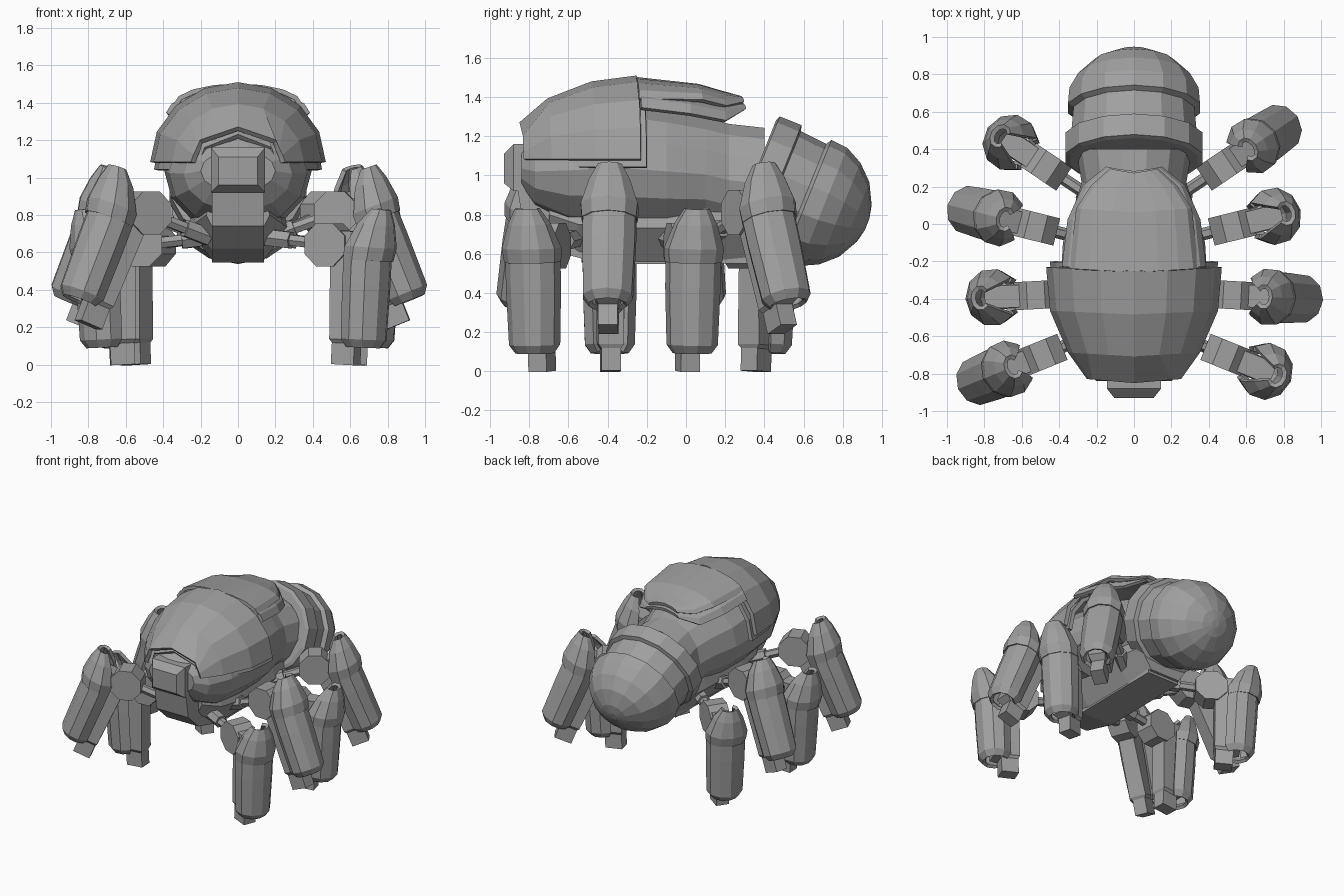
import bpy, bmesh
from math import sin, cos, pi, radians
from mathutils import Matrix, Vector

if "Cube" in bpy.data.objects:
    bpy.data.objects.remove(bpy.data.objects["Cube"], do_unlink=True)

grey = bpy.data.materials.new("plain_grey")
grey.use_nodes = True
colour = (0.35, 0.35, 0.35, 1)
grey.diffuse_color = colour
grey.node_tree.nodes["Principled BSDF"].inputs["Base Color"].default_value = colour


def loft(name, rings, closed=True, matrix=Matrix(), thickness=0):
    """Skin a list of rings; closed rings get end caps, open ones thickness."""
    bm = bmesh.new()
    rows = [[bm.verts.new(matrix @ Vector(p)) for p in ring] for ring in rings]
    n = len(rows[0])
    for a, b in zip(rows, rows[1:]):
        for i in range(n if closed else n - 1):
            j = (i + 1) % n
            bm.faces.new((a[i], a[j], b[j], b[i]))
    if closed:
        bm.faces.new(rows[0])
        bm.faces.new(rows[-1])
    bmesh.ops.recalc_face_normals(bm, faces=bm.faces)
    mesh = bpy.data.meshes.new(name)
    bm.to_mesh(mesh)
    bm.free()
    mesh.materials.append(grey)
    obj = bpy.data.objects.new(name, mesh)
    bpy.context.collection.objects.link(obj)
    if thickness:
        mod = obj.modifiers.new("thickness", 'SOLIDIFY')
        mod.thickness = thickness
        mod.offset = 0
    return obj


def oval(y, low, high, w, n=14):
    """Upright cross-section of the body."""
    mid, r = (low + high) / 2, (high - low) / 2
    return [(w * cos(2 * pi * i / n), y, mid + r * sin(2 * pi * i / n)) for i in range(n)]


def arch(y, w, base, top, n=8):
    """Open half-oval for the back plates, swept back a little at the sides."""
    return [(w * cos(pi * i / n), y + 0.02 * abs(cos(pi * i / n)), base + (top - base) * sin(pi * i / n))
            for i in range(n + 1)]


def notch(y, w, base, top):
    """Angular front opening with the same point count as an arch."""
    half = ((1, 0), (0.95, 0.2), (0.88, 0.4), (0.82, 0.62), (0, 1))
    right = [(w * u, y + 0.02 * u, base + (top - base) * v) for u, v in half]
    return right + [(-x, b, z) for x, b, z in reversed(right[:-1])]


def tilted(stations, n=14):
    """Rings along the sloping tail axis: (distance, radius)."""
    tilt = radians(22)
    rings = []
    for t, r in stations:
        cy, cz = 0.6 + t * cos(tilt), 0.88 - t * sin(tilt)
        ring = []
        for i in range(n):
            a = 2 * pi * i / n + pi / 2
            s = r * sin(a)
            ring.append((1.09 * r * cos(a), cy + s * sin(tilt), cz + s * cos(tilt)))
        rings.append(ring)
    return rings


def box_ring(u0, u1, t, z):
    return [(u0, -t, z), (u1, -t, z), (u1, t, z), (u0, t, z)]


# Main body and waist
loft("body", [oval(*s) for s in (
    (-0.84, 0.92, 1.15, 0.20), (-0.77, 0.82, 1.22, 0.29), (-0.6, 0.73, 1.32, 0.37),
    (-0.35, 0.70, 1.38, 0.395), (-0.1, 0.70, 1.34, 0.38), (0.1, 0.71, 1.30, 0.32),
    (0.22, 0.68, 1.27, 0.28), (0.4, 0.66, 1.25, 0.31))])

# Belly keel and front chin strip
loft("belly", [[(-a, y, lo), (a, y, lo), (b, y, mid), (b * 0.8, y, 0.9), (-b * 0.8, y, 0.9), (-b, y, mid)]
               for y, lo, a, mid, b in (
    (-0.7, 0.68, 0.11, 0.80, 0.17), (-0.55, 0.60, 0.13, 0.75, 0.24),
    (-0.35, 0.56, 0.14, 0.73, 0.27), (0.1, 0.56, 0.14, 0.73, 0.26), (0.35, 0.57, 0.13, 0.72, 0.23))])
chin = ((-0.86, 0.93), (-0.83, 0.74), (-0.7, 0.62), (-0.42, 0.545), (0.33, 0.55),
        (0.33, 0.7), (-0.5, 0.8), (-0.7, 0.93))
loft("chin_strip", [[(x, y, z) for y, z in chin] for x in (-0.14, 0.14)])

# Head block with a chamfered face
loft("head", [[(-w, y, lo), (w, y, lo), (w, y, hi), (-w, y, hi)] for y, w, lo, hi in (
    (-0.93, 0.105, 0.96, 1.11), (-0.88, 0.145, 0.92, 1.16), (-0.7, 0.145, 0.92, 1.16))])

# Back shell: wide front plate and narrow rear tongue, each over a liner
front = ((-0.70, 0.34, 1.08, 1.38), (-0.48, 0.435, 1.08, 1.465), (-0.25, 0.455, 1.08, 1.495))
loft("front_shell", [notch(-0.84, 0.24, 1.08, 1.26)] + [arch(*s) for s in front], False, thickness=0.03)
loft("front_shell_liner", [notch(-0.81, 0.21, 1.04, 1.22)] +
     [arch(y + 0.03, w - 0.02, b - 0.04, t - 0.04) for y, w, b, t in front], False, thickness=0.03)
loft("rear_shell", [arch(*s) for s in (
    (-0.26, 0.335, 1.385, 1.49), (0.06, 0.30, 1.38, 1.455), (0.18, 0.22, 1.35, 1.42),
    (0.27, 0.12, 1.37, 1.395))], False, thickness=0.025)
loft("rear_shell_liner", [arch(*s) for s in (
    (-0.25, 0.375, 1.34, 1.46), (0.0, 0.345, 1.31, 1.43), (0.18, 0.265, 1.275, 1.385),
    (0.28, 0.14, 1.335, 1.36))], False, thickness=0.025)

# Tail: raised collar, neck and faceted dome
loft("tail_collar", tilted(((-0.28, 0.32), (-0.27, 0.345), (-0.15, 0.345), (-0.14, 0.31))))
loft("tail_neck", tilted(((-0.2, 0.32), (0.05, 0.30))))
loft("tail_dome", tilted(((0.0, 0.30), (0.02, 0.332), (0.11, 0.325), (0.2, 0.28),
                          (0.28, 0.205), (0.335, 0.1), (0.35, 0.03))))


def guard(stations, n=8):
    """C-shaped armour open on the inner side: (height, centre, depth, width)."""
    span = radians(140)
    return [[(c + d * cos(a), w * sin(a), z) for a in (-span + 2 * span * i / n for i in range(n + 1))]
            for z, c, d, w in stations]


def rod(name, start, end, radius, matrix, n=6):
    a, b = Vector(start), Vector(end)
    q = (b - a).to_track_quat('Z', 'Y')
    rings = [[p + q @ Vector((radius * cos(2 * pi * i / n), radius * sin(2 * pi * i / n), 0))
              for i in range(n)] for p in (a, b)]
    loft(name, rings, True, matrix)


def leg(label, side, knee, angle, raised):
    flip = Matrix.Diagonal((side, 1, 1, 1))
    base = flip @ Matrix.Translation((*knee, 0.81 if raised else 0.64)) @ Matrix.Rotation(radians(angle), 4, 'Z')
    hang = Matrix.Translation((-0.02, 0, -0.055)) if raised else Matrix()
    shin = base @ hang @ Matrix.Rotation(radians(-22 if raised else 3), 4, 'Y')
    # Arm from the belly to the knee
    root = Vector((-0.36, 0, -0.13 if raised else 0.04))
    rod(label + "_arm_sleeve", root, root * 0.62, 0.05, base)
    rod(label + "_arm_rod", root, (0, 0, 0), 0.033, base)
    # Eight-sided knee and the bracket linking it to the armour
    ring = [(0.125 * cos(pi / 4 * (i + 0.5)), 0.125 * sin(pi / 4 * (i + 0.5))) for i in range(8)]
    loft(label + "_knee", [[(u, t, z) for u, z in ring] for t in (-0.075, 0.075)], True, base)
    loft(label + "_bracket", [box_ring(0.03, 0.27, 0.06, z) for z in (-0.08, 0.08)], True, shin)
    # Shin and foot
    loft(label + "_shin", [box_ring(0.03, 0.22, 0.06, -0.06), box_ring(0.05, 0.24, 0.065, -0.5),
                           box_ring(0.06, 0.19, 0.05, -0.52), box_ring(0.06, 0.19, 0.05, -0.635)], True, shin)
    # Armour guard and hooded cap
    loft(label + "_guard", guard(((-0.53, 0.22, 0.085, 0.09), (-0.49, 0.22, 0.115, 0.12),
                                  (-0.2, 0.22, 0.12, 0.13), (0.0, 0.22, 0.12, 0.13))), False, shin, 0.025)
    loft(label + "_cap", guard(((-0.07, 0.225, 0.125, 0.135), (0.0, 0.235, 0.13, 0.142),
                                (0.12, 0.26, 0.09, 0.10), (0.2, 0.285, 0.04, 0.055))), False, shin, 0.025)


# Eight legs, raised and planted in alternation
places = (("front", (0.49, -0.70), -22), ("second", (0.525, -0.38), -3),
          ("third", (0.525, -0.015), 14), ("rear", (0.47, 0.305), 34))
for side, word in ((1, "left"), (-1, "right")):
    for i, (name, knee, angle) in enumerate(places):
        leg(word + "_" + name + "_leg", side, knee, angle, (i % 2 == 1) == (side == 1))
